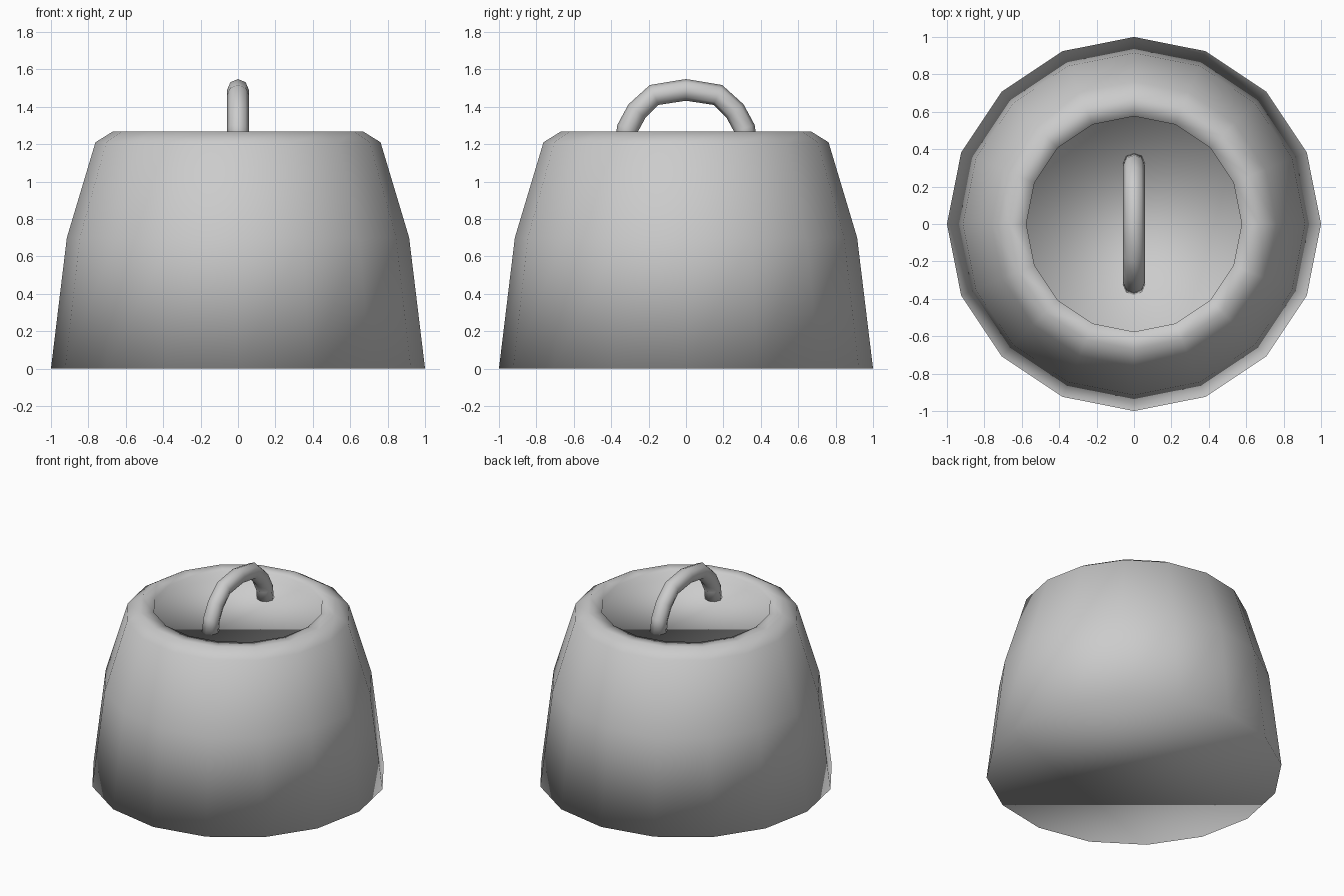
import bpy, bmesh
from math import cos, sin, tau
from mathutils import Vector

if "Cube" in bpy.data.objects:
    bpy.data.objects.remove(bpy.data.objects["Cube"])


def loft(name, rings):
    """Skin a list of equal-sized rings, cap both ends, shade smooth."""
    bm = bmesh.new()
    loops = [[bm.verts.new(p) for p in ring] for ring in rings]
    for a, b in zip(loops, loops[1:]):
        n = len(a)
        for i in range(n):
            j = (i + 1) % n
            bm.faces.new((a[i], a[j], b[j], b[i]))
    bm.faces.new(loops[0][::-1])
    bm.faces.new(loops[-1])
    bmesh.ops.recalc_face_normals(bm, faces=bm.faces)
    for f in bm.faces:
        f.smooth = True
    mesh = bpy.data.meshes.new(name)
    bm.to_mesh(mesh)
    bm.free()
    obj = bpy.data.objects.new(name, mesh)
    bpy.context.collection.objects.link(obj)
    return obj


# Tapered 16-sided body with a shallow recess in the top
profile = [(1.0, 0), (0.915, 0.7), (0.762, 1.21), (0.67, 1.267),
           (0.576, 1.262), (0.576, 1.2)]
loft("body", [[(r * cos(tau * i / 16), r * sin(tau * i / 16), z)
               for i in range(16)] for r, z in profile])

# Arched 8-sided handle standing in the recess, mirrored front to back
half = [(0.325, 1.185), (0.312, 1.285), (0.262, 1.377), (0.17, 1.463)]
path = [Vector((0, -y, z)) for y, z in half] + [Vector((0, 0, 1.49))]
path += [Vector((0, y, z)) for y, z in reversed(half)]
side = Vector((1, 0, 0))
rings = []
for k, p in enumerate(path):
    tangent = path[min(k + 1, len(path) - 1)] - path[max(k - 1, 0)]
    up = side.cross(tangent.normalized())
    rings.append([p + 0.058 * (cos(tau * i / 8) * side + sin(tau * i / 8) * up)
                  for i in range(8)])
loft("handle", rings)
